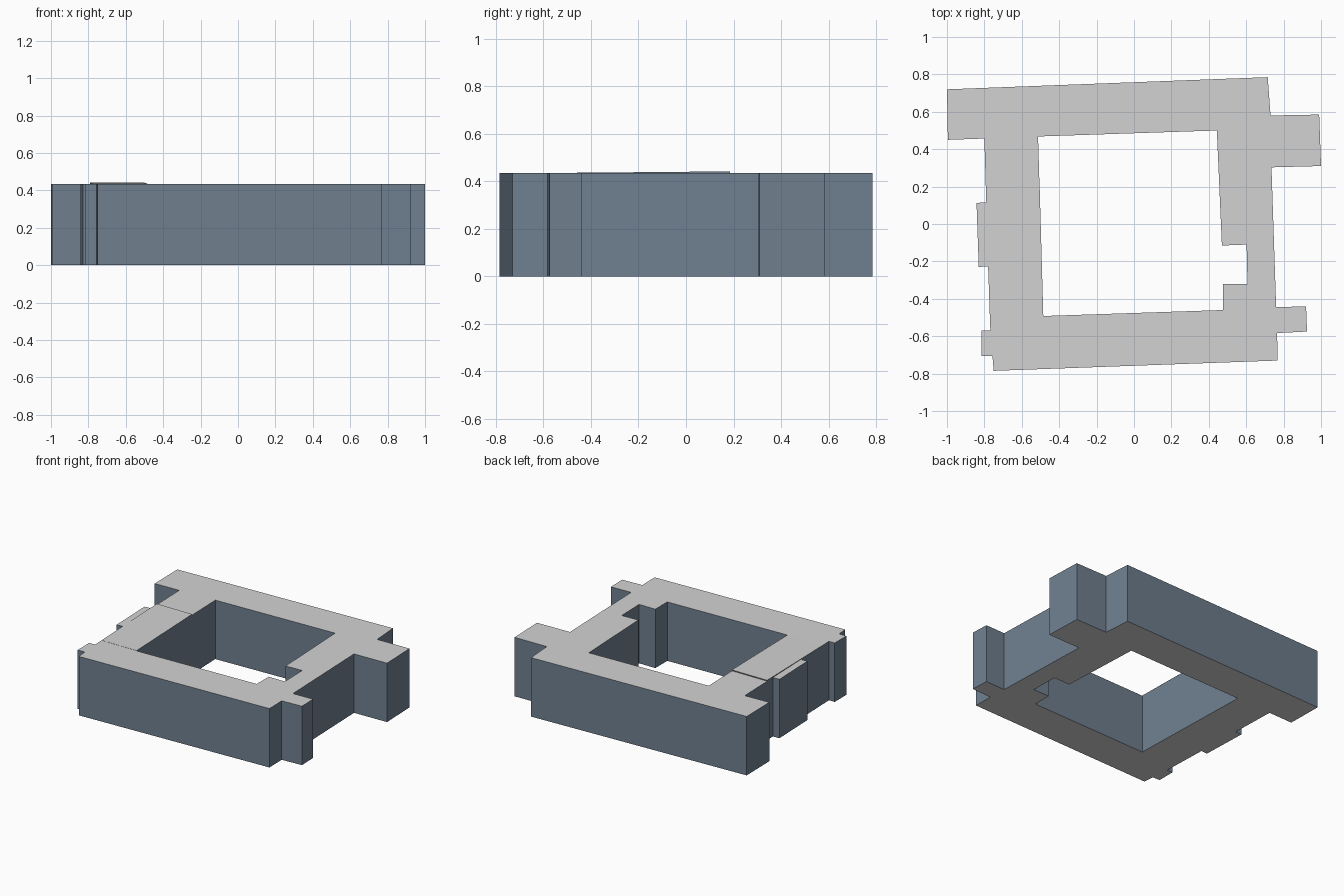
import bpy, bmesh
from mathutils import Vector

if "Cube" in bpy.data.objects:
    bpy.data.objects.remove(bpy.data.objects["Cube"])

HEIGHT = 0.435


def material(name, rgb):
    m = bpy.data.materials.new(name)
    m.diffuse_color = (*rgb, 1)
    m.use_nodes = True
    m.node_tree.nodes["Principled BSDF"].inputs["Base Color"].default_value = m.diffuse_color
    return m


ROOF = material("light grey roof", (0.65, 0.65, 0.65))
WALL = material("slate blue wall", (0.162, 0.216, 0.279))


def finish(bm, name):
    """Horizontal faces get the roof colour, upright faces the wall colour."""
    bm.normal_update()
    for f in bm.faces:
        f.material_index = 0 if abs(f.normal.z) > 0.5 else 1
    mesh = bpy.data.meshes.new(name)
    bm.to_mesh(mesh)
    bm.free()
    mesh.materials.append(ROOF)
    mesh.materials.append(WALL)
    obj = bpy.data.objects.new(name, mesh)
    bpy.context.collection.objects.link(obj)
    return obj


# Street-side outline with its bays and corner wings
outer = [(-1.0, .72), (.715, .785), (.73, .58), (.99, .585), (1.0, .31),
         (.735, .303), (.76, -.445), (.92, -.44), (.925, -.575), (.765, -.583),
         (.768, -.73), (-.75, -.785), (-.757, -.705), (-.815, -.705),
         (-.815, -.57), (-.768, -.57), (-.78, -.226), (-.83, -.23),
         (-.842, .113), (-.79, .115), (-.80, .457), (-.995, .45)]
# Courtyard outline with its recess
courtyard = [(-.513, .468), (.443, .50), (.47, -.115), (.602, -.11),
             (.607, -.32), (.475, -.32), (.475, -.46), (-.485, -.492)]

# Courtyard block: fill between the two outlines, then raise
bm = bmesh.new()
edges = []
for loop in (outer, courtyard):
    vs = [bm.verts.new((x, y, 0)) for x, y in loop]
    edges += [bm.edges.new((vs[i - 1], vs[i])) for i in range(len(vs))]
bmesh.ops.triangle_fill(bm, edges=edges, use_beauty=True, use_dissolve=False)
ret = bmesh.ops.extrude_face_region(bm, geom=bm.faces[:])
bmesh.ops.translate(bm, vec=Vector((0, 0, HEIGHT)),
                    verts=[v for v in ret["geom"] if isinstance(v, bmesh.types.BMVert)])
bmesh.ops.recalc_face_normals(bm, faces=bm.faces[:])
finish(bm, "courtyard_block")

# Left wing roof: a thin wedge that rises toward the seam
bm = bmesh.new()
sides = []
for x_back, x_front in ((-.792, -.771), (-.504, -.485)):
    sides.append([bm.verts.new(p) for p in (
        (x_front, -.49, HEIGHT), (x_back, .185, HEIGHT),
        (x_back, .185, HEIGHT + .007), (x_front, -.49, HEIGHT + .001))])
left, right = sides
bm.faces.new(left)
bm.faces.new(right)
for i in (1, 2, 3):
    j = (i + 1) % 4
    bm.faces.new((left[i], left[j], right[j], right[i]))
bmesh.ops.recalc_face_normals(bm, faces=bm.faces[:])
finish(bm, "left_wing_roof")
